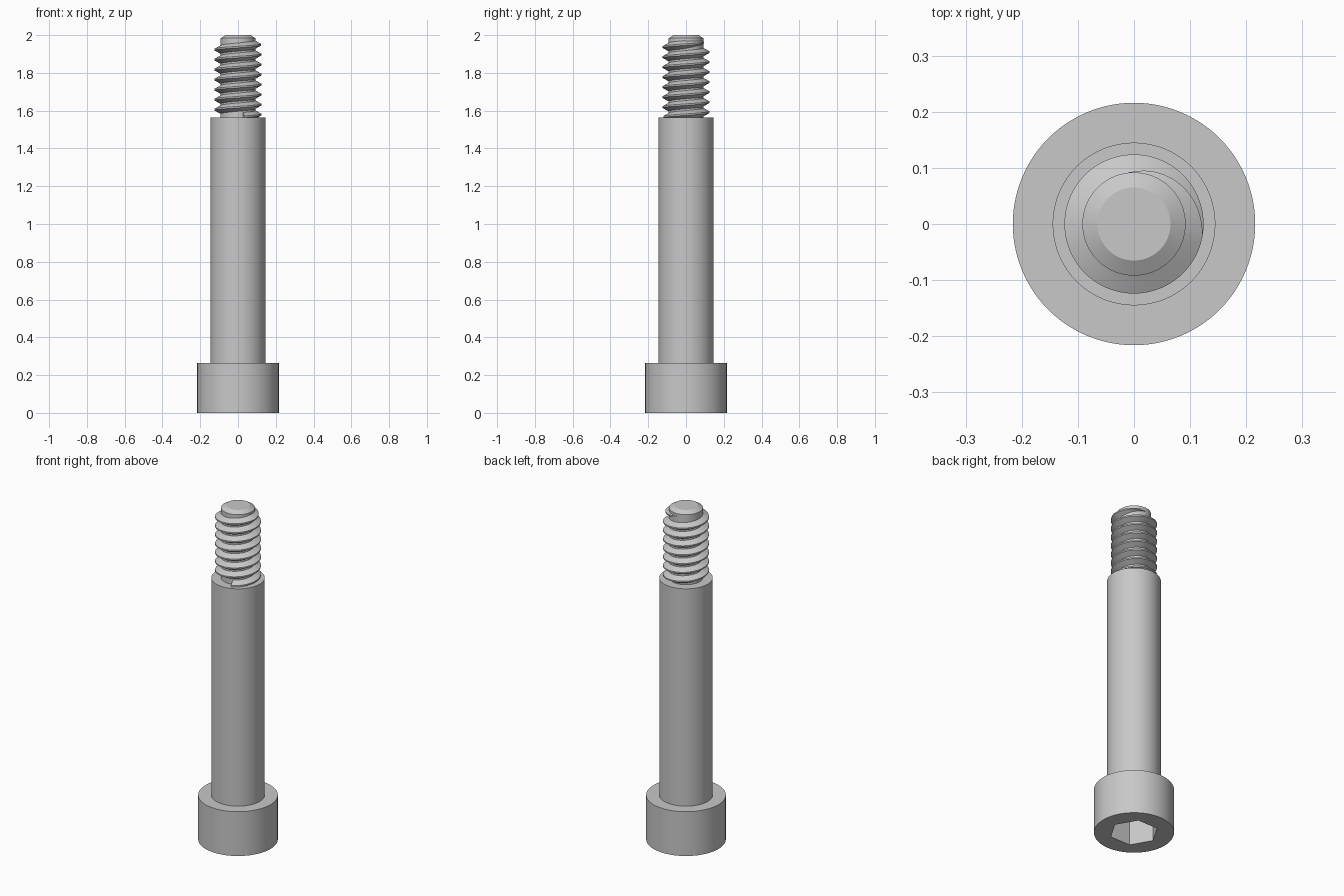
import bpy, bmesh, math

cube = bpy.data.objects.get("Cube")
if cube:
    bpy.data.objects.remove(cube)

steel = bpy.data.materials.new("steel_grey")
steel.use_nodes = True
GREY = (0.58, 0.58, 0.58, 1)
steel.diffuse_color = GREY
steel.node_tree.nodes["Principled BSDF"].inputs["Base Color"].default_value = GREY

HEAD_TOP, SHANK_TOP, TOP = 0.265, 1.565, 2.0
CORE, CREST, PITCH = 0.092, 0.124, 0.053


def make_object(name, bm):
    bmesh.ops.recalc_face_normals(bm, faces=bm.faces)
    mesh = bpy.data.meshes.new(name)
    bm.to_mesh(mesh)
    bm.free()
    mesh.materials.append(steel)
    ob = bpy.data.objects.new(name, mesh)
    bpy.context.collection.objects.link(ob)
    return ob


def activate(ob):
    bpy.ops.object.select_all(action='DESELECT')
    ob.select_set(True)
    bpy.context.view_layer.objects.active = ob


def smooth(ob):
    activate(ob)
    bpy.ops.object.shade_smooth_by_angle(angle=math.radians(30))


def lathe(name, profile, sides=96):
    """Stack of (radius, height) rings, capped at both ends."""
    bm = bmesh.new()
    rings = [[bm.verts.new((r * math.cos(a), r * math.sin(a), z))
              for a in (math.tau * i / sides for i in range(sides))]
             for r, z in profile]
    for low, high in zip(rings, rings[1:]):
        for i in range(sides):
            j = (i + 1) % sides
            bm.faces.new((low[i], low[j], high[j], high[i]))
    bm.faces.new(rings[0])
    bm.faces.new(rings[-1])
    return make_object(name, bm)


# Head with a hexagonal socket in its underside
head = lathe("head", [(0.216, 0), (0.216, HEAD_TOP)])
cutter = lathe("socket_cutter", [(0.133, -0.1), (0.133, 0.15)], sides=6)
cutter.hide_render = True
cut = head.modifiers.new("socket", 'BOOLEAN')
cut.operation = 'DIFFERENCE'
cut.solver = 'EXACT'
cut.object = cutter
activate(head)
bpy.ops.object.modifier_apply(modifier=cut.name)
bpy.data.objects.remove(cutter)
smooth(head)

# Plain shank and the chamfered thread core
smooth(lathe("shank", [(0.145, HEAD_TOP), (0.145, SHANK_TOP)]))
smooth(lathe("thread_core", [(CORE, SHANK_TOP), (CORE, 1.984), (0.065, TOP)]))

# Right-handed helical thread that fades out near the tip
bm = bmesh.new()
STEPS = 64
FADE_START, FADE_END = math.radians(-10), math.radians(95)
first = -round(7.2 * STEPS)
last = round(FADE_END / math.tau * STEPS)
sections = []
for k in range(first, last + 1):
    a = math.tau * k / STEPS
    z = 1.95 + PITCH * k / STEPS
    t = min(1, max(0.02, (FADE_END - a) / (FADE_END - FADE_START)))
    crest = CORE + (CREST - CORE) * t
    base, flat = 0.004 + 0.019 * t, 0.004
    shape = [(CORE - 0.002, -base), (crest, -flat), (crest, flat), (CORE - 0.002, base)]
    sections.append([bm.verts.new((r * math.cos(a), r * math.sin(a), z + dz))
                     for r, dz in shape])
for p, q in zip(sections, sections[1:]):
    for i in range(4):
        j = (i + 1) % 4
        bm.faces.new((p[i], p[j], q[j], q[i]))
bm.faces.new(sections[0])
bm.faces.new(sections[-1])
smooth(make_object("thread", bm))
